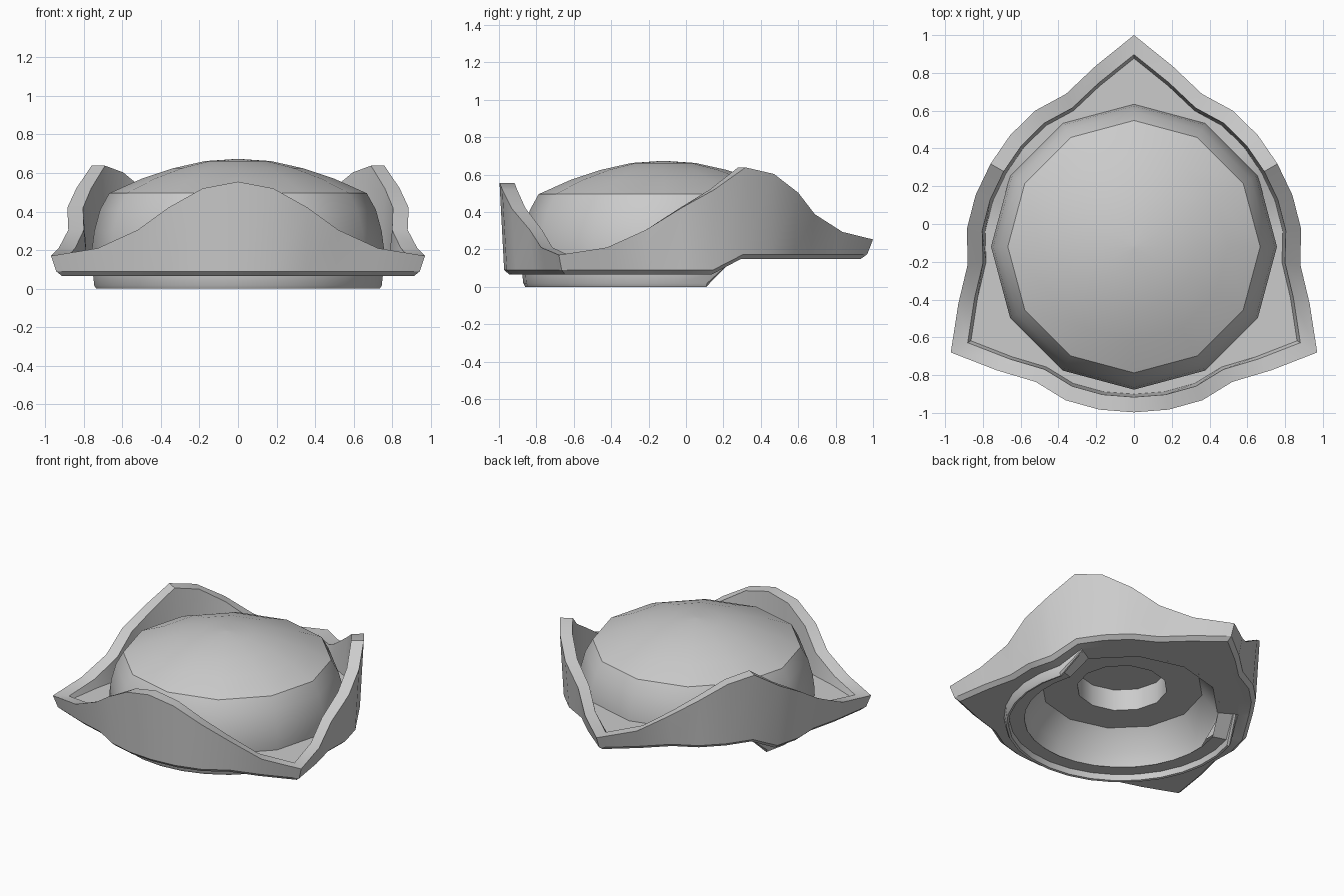
import bpy, bmesh
from math import cos, sin, radians, pi

if "Cube" in bpy.data.objects:
    bpy.data.objects.remove(bpy.data.objects["Cube"])

CY = -0.12          # centre of the round parts in y


def ring_surface(name, rings, cap=False):
    """Skin between successive rings of points; optionally close the last ring."""
    bm = bmesh.new()
    vs = [[bm.verts.new(p) for p in ring] for ring in rings]
    n = len(vs[0])
    for a, b in zip(vs, vs[1:]):
        for i in range(n):
            j = (i + 1) % n
            bm.faces.new((a[i], a[j], b[j], b[i]))
    if cap == 'first':
        bm.faces.new(vs[0][::-1])
    elif cap == 'last':
        bm.faces.new(vs[-1])
    me = bpy.data.meshes.new(name)
    bm.to_mesh(me)
    bm.free()
    ob = bpy.data.objects.new(name, me)
    bpy.context.collection.objects.link(ob)
    bpy.ops.object.select_all(action='DESELECT')
    ob.select_set(True)
    bpy.context.view_layer.objects.active = ob
    bpy.ops.object.shade_smooth_by_angle(angle=radians(34))
    return ob


def circle(r, z, n=12, low=0.0):
    """Round ring; 'low' is the lowest height allowed in the raised back."""
    pts = []
    for i in range(n):
        a = pi / 2 + 2 * pi * i / n
        y = CY + r * sin(a)
        pts.append((r * cos(a), y, max(z, low) if sin(a) > 0.45 else z))
    return pts


# Three-pointed rim: radius and top height from a point to the middle of a side
RIM_R = [1.12, 0.978, 0.885, 0.89, 0.882, 0.877]
RIM_Z = [0.17, 0.21, 0.305, 0.42, 0.52, 0.555]
LIFT = 0.083        # the back of the dish steps up


def rim(scale, z=None):
    pts = []
    for i in range(30):
        k = min(i % 10, 10 - i % 10)
        a = pi / 2 + radians(12 * i)
        r = RIM_R[k] * scale
        h = RIM_Z[k] if z is None else z
        if sin(a) > 0.45:
            h += LIFT
        pts.append((r * cos(a), CY + r * sin(a), h))
    return pts


def base(r, z):
    return circle(r, z, 30, 0.15)


def floor(r, z):
    return [(x, y, h + (LIFT if (y - CY) / r > 0.45 else 0))
            for x, y, h in circle(r, z, 30)]


# Dish: foot ring, outer wall, rim, inner wall and floor
ring_surface("dish", [
    base(0.625, 0.045), base(0.72, 0.045), base(0.725, 0.004),
    base(0.74, 0.0), base(0.75, 0.018), base(0.755, 0.065),
    rim(0.94, 0.065), rim(0.972, 0.09), rim(1.0),
    rim(0.908), rim(0.89, 0.15), floor(0.70, 0.15)])

# Domed lid with a tiny flat at the top
DOME = [(0.755, 0.15), (0.757, 0.21), (0.745, 0.30), (0.715, 0.41), (0.668, 0.495),
        (0.50, 0.57), (0.335, 0.625), (0.17, 0.662), (0.008, 0.673)]
ring_surface("dome", [circle(r, z) for r, z in DOME], cap='last')

# Stepped hollow underneath, from the middle outwards
HOLLOW = [(0.29, 0.42), (0.29, 0.27), (0.52, 0.27), (0.62, 0.14), (0.645, 0.045)]
ring_surface("underside_hollow", [circle(r, z, 12, 0.15) for r, z in HOLLOW], cap='first')
